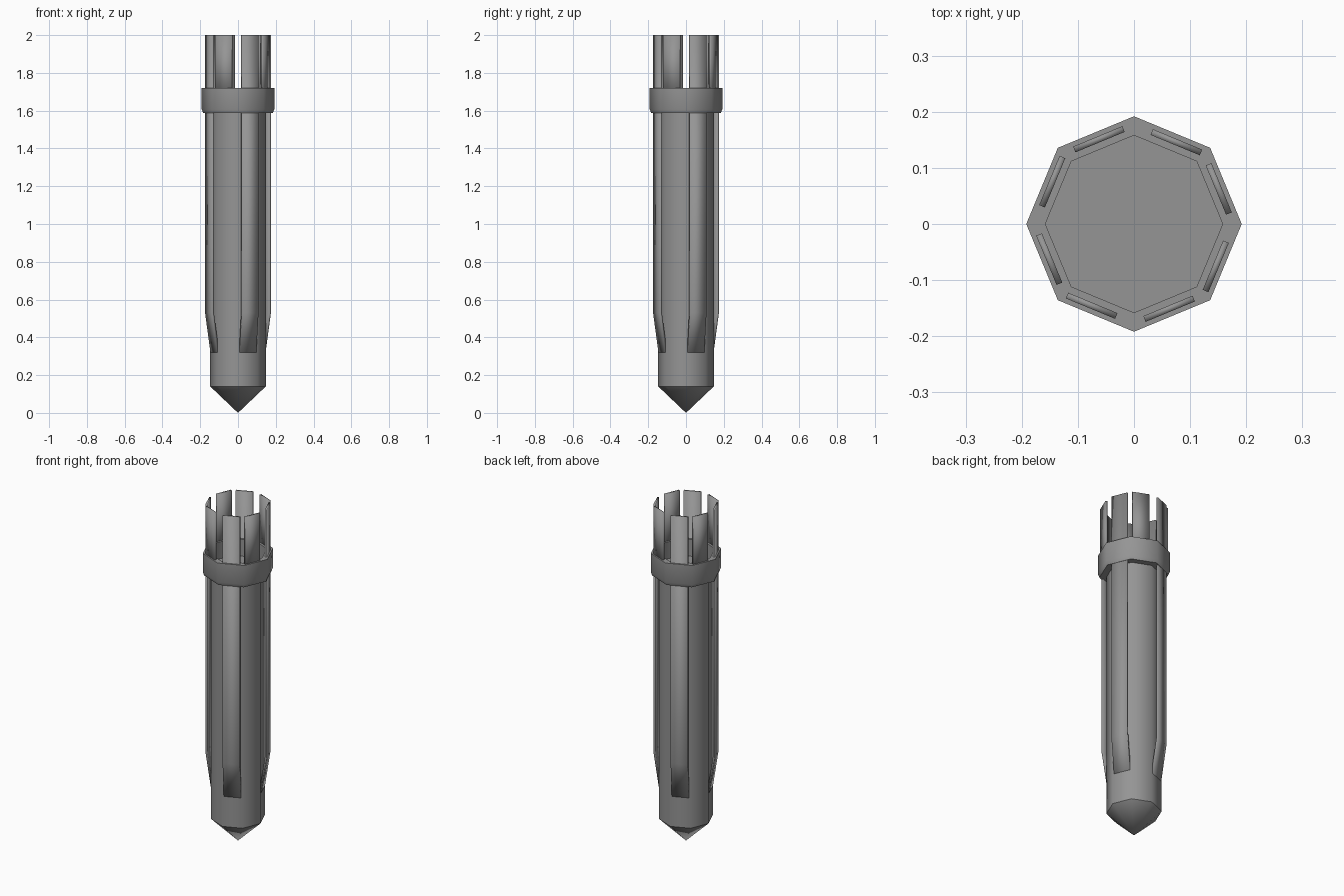
import bpy, bmesh
from math import pi, cos, sin, radians

if "Cube" in bpy.data.objects:
    bpy.data.objects.remove(bpy.data.objects["Cube"])

metal = bpy.data.materials.new("dark_grey")
metal.diffuse_color = (0.3, 0.3, 0.3, 1)
metal.use_nodes = True
metal.node_tree.nodes["Principled BSDF"].inputs["Base Color"].default_value = metal.diffuse_color


def finish(bm, name):
    bmesh.ops.recalc_face_normals(bm, faces=bm.faces)
    me = bpy.data.meshes.new(name)
    bm.to_mesh(me)
    bm.free()
    me.materials.append(metal)
    ob = bpy.data.objects.new(name, me)
    bpy.context.collection.objects.link(ob)
    return ob


# octagonal core with pointed tip, collar and recessed socket: (radius, z)
profile = [(0, 0), (0.147, 0.14), (0.147, 1.587), (0.184, 1.587), (0.192, 1.607),
           (0.192, 1.72), (0.158, 1.72), (0.158, 1.62), (0, 1.62)]
bm = bmesh.new()
rings = []
for r, z in profile:
    n = 8 if r else 1
    rings.append([bm.verts.new((r * cos(k * pi / 4), r * sin(k * pi / 4), z)) for k in range(n)])
for a, b in zip(rings, rings[1:]):
    for k in range(8):
        j = (k + 1) % 8
        if len(a) == 1:
            quad = [a[0], b[j], b[k]]
        elif len(b) == 1:
            quad = [a[k], a[j], b[0]]
        else:
            quad = [a[k], a[j], b[j], b[k]]
        bm.faces.new(quad).smooth = True
# smooth around the axis, sharp along the profile corners
for e in bm.edges:
    z0, z1 = (v.co.z for v in e.verts)
    if abs(z0 - z1) < 1e-5 and abs(z0 - 1.607) > 0.005:
        e.smooth = False
finish(bm, "pointed_core")


# slat with a constant-width side section of (distance out, z) points
def slat(name, angle, shift, outer, thick=0.011):
    section = outer + [(d - thick, z) for d, z in reversed(outer)]
    n, h = len(section), len(outer)
    bm = bmesh.new()
    sides = [[bm.verts.new((d * cos(angle) - t * sin(angle), d * sin(angle) + t * cos(angle), z))
              for d, z in section] for t in (shift - 0.0475, shift + 0.0475)]
    for k in range(n):
        j = (k + 1) % n
        bm.faces.new([sides[0][k], sides[0][j], sides[1][j], sides[1][k]])
    for s in sides:
        for k in range(h - 1):
            bm.faces.new([s[k], s[k + 1], s[n - 2 - k], s[n - 1 - k]])
    for f in bm.faces:
        f.smooth = True
    for e in bm.edges:
        e.smooth = e.calc_face_angle(0) < radians(30)
    finish(bm, name)


# alternating long bent slats and short crown slats rising from the collar
for i in range(8):
    a = (i + 0.5) * pi / 4
    if i % 2 == 0:
        slat(f"long_slat_{i // 2 + 1}", a, 0, [(0.1385, 0.32), (0.169, 0.53), (0.169, 2.0)])
    else:
        slat(f"crown_slat_{i // 2 + 1}", a, -0.014, [(0.169, 1.65), (0.169, 2.0)])
